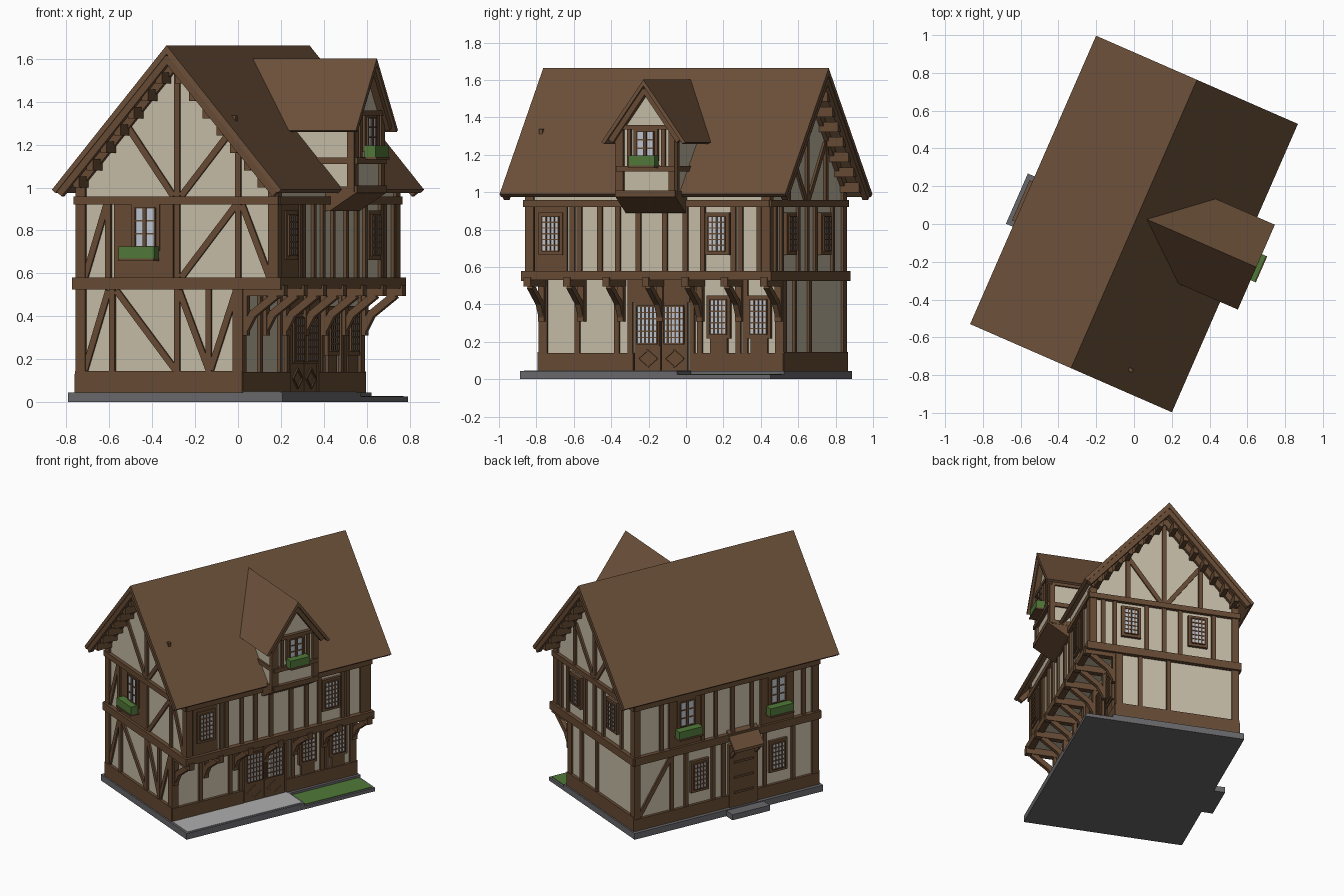
import bpy, bmesh, math
from mathutils import Matrix, Vector

if "Cube" in bpy.data.objects:
    bpy.data.objects.remove(bpy.data.objects["Cube"])

TURN = Matrix.Rotation(math.radians(-23.6), 4, 'Z')


def material(name, color):
    m = bpy.data.materials.new(name)
    m.use_nodes = True
    m.diffuse_color = (*color, 1)
    m.node_tree.nodes["Principled BSDF"].inputs["Base Color"].default_value = (*color, 1)
    return m


timber = material("timber brown", (.135, .07, .034))
roofing = material("roof brown", (.15, .08, .041))
plaster = material("cream plaster", (.56, .5, .38))
glass = material("pale glass", (.5, .55, .62))
stone = material("grey stone", (.14, .14, .15))
paving = material("light paving", (.42, .42, .42))
leaf = material("leaf green", (.08, .19, .04))

# Each wall maps (along, height, outward) to the unturned house frame
MID, HALF = .05, .165          # dormer centre and half width
WALLS = {
    "front": lambda s, z, o: (s, -.7 - o, z),
    "rear": lambda s, z, o: (s, .7 + o, z),
    "shop": lambda s, z, o: (.32 + o, s, z),
    "upper": lambda s, z, o: (.5 + o, s, z),
    "yard": lambda s, z, o: (-.5 - o, s, z),
    "dormer": lambda s, z, o: (.635 + o, MID + s, z),
    "dormer_near": lambda s, z, o: (s, MID - HALF - o, z),
    "dormer_far": lambda s, z, o: (s, MID + HALF + o, z),
    "across": lambda s, z, o: (s, o, z),
    "along": lambda s, z, o: (o, s, z),
}
parts = {}


def slab(name, mat, wall, pts, low, high):
    """Extrude an outline drawn on a wall from one depth to another."""
    bm = parts.setdefault(name, (bmesh.new(), mat))[0]
    put = WALLS[wall]
    a = [bm.verts.new(put(s, z, low)) for s, z in pts]
    b = [bm.verts.new(put(s, z, high)) for s, z in pts]
    bm.faces.new(a)
    bm.faces.new(b[::-1])
    n = len(pts)
    for i in range(n):
        j = (i + 1) % n
        bm.faces.new((a[i], b[i], b[j], a[j]))


def rect(name, mat, wall, s0, s1, z0, z1, low=-.01, high=.015):
    slab(name, mat, wall, [(s0, z0), (s1, z0), (s1, z1), (s0, z1)], low, high)


def bar(wall, p, q, w=.03, low=-.01, high=.012, name=None):
    p, q = Vector(p), Vector(q)
    d = (q - p).normalized() * w / 2
    n = Vector((-d.y, d.x))
    slab(name or wall + "_timbers", timber, wall, [p + n, q + n, q - n, p - n], low, high)


def posts(wall, places, z0, z1, w=.028):
    for s in places:
        rect(wall + "_timbers", timber, wall, s - w / 2, s + w / 2, z0, z1)


def beam(wall, s0, s1, z0, z1, high=.025):
    rect(wall + "_timbers", timber, wall, s0, s1, z0, z1, -.01, high)


def window(wall, s, z0, z1, w, nx=4, nz=6, rim=.022):
    """Timber frame, glass plate and glazing bars."""
    h = w / 2
    rect(wall + "_window_frames", timber, wall, s - h - rim, s + h + rim, z0 - rim, z1 + rim, 0, .02)
    rect(wall + "_window_glass", glass, wall, s - h, s + h, z0, z1, .018, .024)
    for i in range(nx + 1):
        x = s - h + w * i / nx
        bar(wall, (x, z0), (x, z1), .007, .018, .029, wall + "_glazing_bars")
    for i in range(nz + 1):
        z = z0 + (z1 - z0) * i / nz
        bar(wall, (s - h, z), (s + h, z), .007, .018, .029, wall + "_glazing_bars")


def casement(wall, s, z0, z1, w=.1):
    window(wall, s, z0, z1, w, 2, 3)
    bar(wall, (s, z0), (s, z1), .018, .018, .032, wall + "_glazing_bars")


def planter(wall, s, z, w=.18):
    rect(wall + "_planter", leaf, wall, s - w / 2, s + w / 2, z, z + .055, .02, .075)
    rect(wall + "_planter_shelf", timber, wall, s - w / 2, s + w / 2, z - .012, z, 0, .08)


# Ground: foundation, paving, lawn and door step
rect("foundation", stone, "across", -.545, .36, 0, .045, -.73, .73)
rect("paved_edge", stone, "across", .36, .545, 0, .045, -.73, .185)
rect("paving", paving, "across", .34, .53, .04, .048, -.715, .17)
rect("lawn_edge", stone, "across", .36, .545, 0, .025, .185, .73)
rect("lawn", leaf, "across", .36, .53, .02, .029, .195, .715)
rect("door_step", stone, "across", -.622, -.54, 0, .04, -.27, .02)

# Plaster bodies
rect("ground_floor_walls", plaster, "across", -.5, .32, .04, .54, -.7, .7)
slab("upper_floor_walls", plaster, "across",
     [(-.5, .54), (.5, .54), (.5, 1.05), (0, 1.63), (-.5, 1.05)], -.7, .7)
slab("dormer_walls", plaster, "along",
     [(MID - HALF, .98), (MID + HALF, .98), (MID + HALF, 1.35), (MID, 1.57), (MID - HALF, 1.35)],
     .15, .635)

# Roofs
slab("main_roof", roofing, "across",
     [(-.583, .99), (0, 1.663), (.583, .99), (.565, .975), (0, 1.622), (-.565, .975)], -.833, .833)
slab("dormer_roof", roofing, "along",
     [(MID - .245, 1.267), (MID, 1.602), (MID + .245, 1.267), (MID + .228, 1.258),
      (MID, 1.568), (MID - .228, 1.258)], .05, .685)
rect("roof_stub", timber, "across", .275, .305, 1.31, 1.337, -.725, -.705)

# Both gable ends: barge boards, rafters, purlin ends, main beams
for wall in ("front", "rear"):
    for k in (-1, 1):
        bar(wall, (k * .555, .975), (0, 1.612), .05, .095, .128, "barge_boards")
        bar(wall, (k * .5, 1.01), (0, 1.585), .04, 0, .025, "gable_rafters")
        for i in range(7):
            s = k * (.05 + .07 * i)
            z = 1.56 - 1.155 * abs(s)
            rect("purlin_ends", timber, wall, s - .016, s + .016, z - .018, z + .035, 0, .11)
    beam(wall, -.525, .535, .525, .58, .03)
    beam(wall, -.52, .52, .92, .958)
    beam(wall, -.515, .335, .045, .145, .02)
    posts(wall, (-.49, .31), .05, .53, .05)
    posts(wall, (-.49, .49), .57, 1, .05)
    posts(wall, (0,), .95, 1.6)

# Front gable framing
w = "front"
posts(w, (-.33, 0, .16), .14, .53)
posts(w, (-.35, 0, .31), .57, .93)
posts(w, (.31,), .95, 1.24)
for p, q in (((-.47, .15), (-.35, .52)), ((-.31, .52), (-.01, .15)), ((.01, .52), (.16, .15)),
             ((.17, .15), (.3, .52)), ((-.47, .58), (-.36, .92)), ((.02, .58), (.3, .92)),
             ((.33, .92), (.47, .58)), ((-.02, .96), (-.25, 1.28)), ((.02, .96), (.27, 1.26))):
    bar(w, p, q)
rect("front_window_panel", timber, w, -.32, -.02, .58, .92, 0, .012)
casement(w, -.157, .725, .905)
planter(w, -.18, .67)

# Rear gable framing
w = "rear"
posts(w, (.165, -.03), .14, .53)
posts(w, (-.34, -.11, 0, .12, .34, .42), .57, .93)
posts(w, (-.25, .25), .95, 1.27)
for k in (-1, 1):
    bar(w, (k * .02, .96), (k * .24, 1.26))
    window(w, k * .23, .685, .87, .09)

# Shop side, ground floor
w = "shop"
beam(w, -.715, -.16, .045, .14, .02)
beam(w, .17, .715, .045, .14, .02)
posts(w, (-.69, .69), .05, .53, .05)
posts(w, (-.49, -.26, -.18, .18, .225, .45, .49), .05, .53)
beam(w, -.17, .17, .41, .53, .02)
for b in (.337, .572):
    window(w, b, .24, .425, .095)
    posts(w, (b,), .14, .22, .1)
for k in (-1, 1):
    c = .078 * k
    rect("shop_doors", timber, w, c - .076, c + .076, .047, .41, 0, .015)
    window(w, c, .19, .39, .115, 5, 6, .012)
    for j in (-1, 1):
        bar(w, (c - .055, .11), (c, .11 + .045 * j), .008, .01, .022, "door_lattice")
        bar(w, (c, .11 + .045 * j), (c + .055, .11), .008, .01, .022, "door_lattice")

# Jetty joists with curved braces
for i in range(7):
    b = -.69 + .23 * i
    rect("jetty_joists", timber, "across", .3, .545, .495, .545, b - .02, b + .02)
    rect("jetty_wall_posts", timber, "across", .32, .355, .31, .5, b - .018, b + .018)
    for p, q in (((.335, .33), (.385, .42)), ((.38, .41), (.5, .5))):
        bar("across", p, q, .035, b - .015, b + .015, "jetty_braces")

# Shop side, upper floor
w = "upper"
beam(w, -.72, .72, .53, .58, .035)
beam(w, -.715, .715, .92, .958)
posts(w, (-.69, .69), .57, 1, .05)
posts(w, (-.44, -.4, -.28, -.175, -.055, .1, .22, .32, .5, .54, .65), .57, .93)
rect("upper_window_panel", timber, w, -.66, -.47, .58, .92, 0, .012)
for b in (-.563, .408):
    window(w, b, .685, .87, .095)

# Yard side
w = "yard"
beam(w, -.715, .715, .525, .58, .03)
beam(w, -.715, .715, .92, .958)
beam(w, -.715, .715, .045, .13, .02)
posts(w, (-.69, .69), .05, 1, .05)
posts(w, (-.52, -.3, .02, .1, .31, .42), .13, .53)
posts(w, (-.6, -.51, -.28, -.2, -.05, .08, .18, .43, .5), .57, .93)
bar(w, (.67, .14), (.43, .51))
for b in (.207, -.4):
    window(w, b, .24, .425, .095)
for b in (.31, -.395):
    rect("yard_window_panels", timber, w, b - .11, b + .11, .58, .92, 0, .012)
    casement(w, b, .725, .9)
    planter(w, b, .66)
rect("yard_door", timber, w, -.235, -.015, .045, .5, 0, .03)
for z in (.15, .26, .37):
    bar(w, (-.2, z), (-.05, z), .014, .03, .038, "door_straps")
slab("door_hood", roofing, "across", [(-.5, .6), (-.6, .49), (-.6, .47), (-.5, .57)], -.24, -.01)
for b in (-.22, -.03):
    bar("across", (-.51, .4), (-.585, .48), .022, b - .01, b + .01, "hood_brackets")

# Dormer framing and sloping soffit
w = "dormer"
posts(w, (-.15, .15), .98, 1.36, .035)
posts(w, (-.1, .1), 1.12, 1.34, .022)
beam(w, -.175, .175, .975, 1.01)
beam(w, -.17, .17, 1.11, 1.14)
beam(w, -.165, .165, 1.335, 1.36)
for k in (-1, 1):
    bar(w, (k * .2, 1.275), (0, 1.55), .035, 0, .035, "dormer_barge_boards")
casement(w, 0, 1.19, 1.325, .095)
planter(w, 0, 1.142, .15)
for w in ("dormer_near", "dormer_far"):
    for z in (.975, 1.11, 1.27):
        beam(w, .3, .645, z, z + .03, .012)
    posts(w, (.63,), .98, 1.3, .035)
slab("dormer_soffit", timber, "across", [(.48, .89), (.52, .89), (.655, .975), (.655, .99), (.48, .99)],
     MID - .175, MID + .175)

# Turn every part into an object
for name, (bm, mat) in parts.items():
    bmesh.ops.recalc_face_normals(bm, faces=bm.faces)
    bm.transform(TURN)
    mesh = bpy.data.meshes.new(name)
    bm.to_mesh(mesh)
    bm.free()
    mesh.materials.append(mat)
    bpy.context.scene.collection.objects.link(bpy.data.objects.new(name, mesh))
